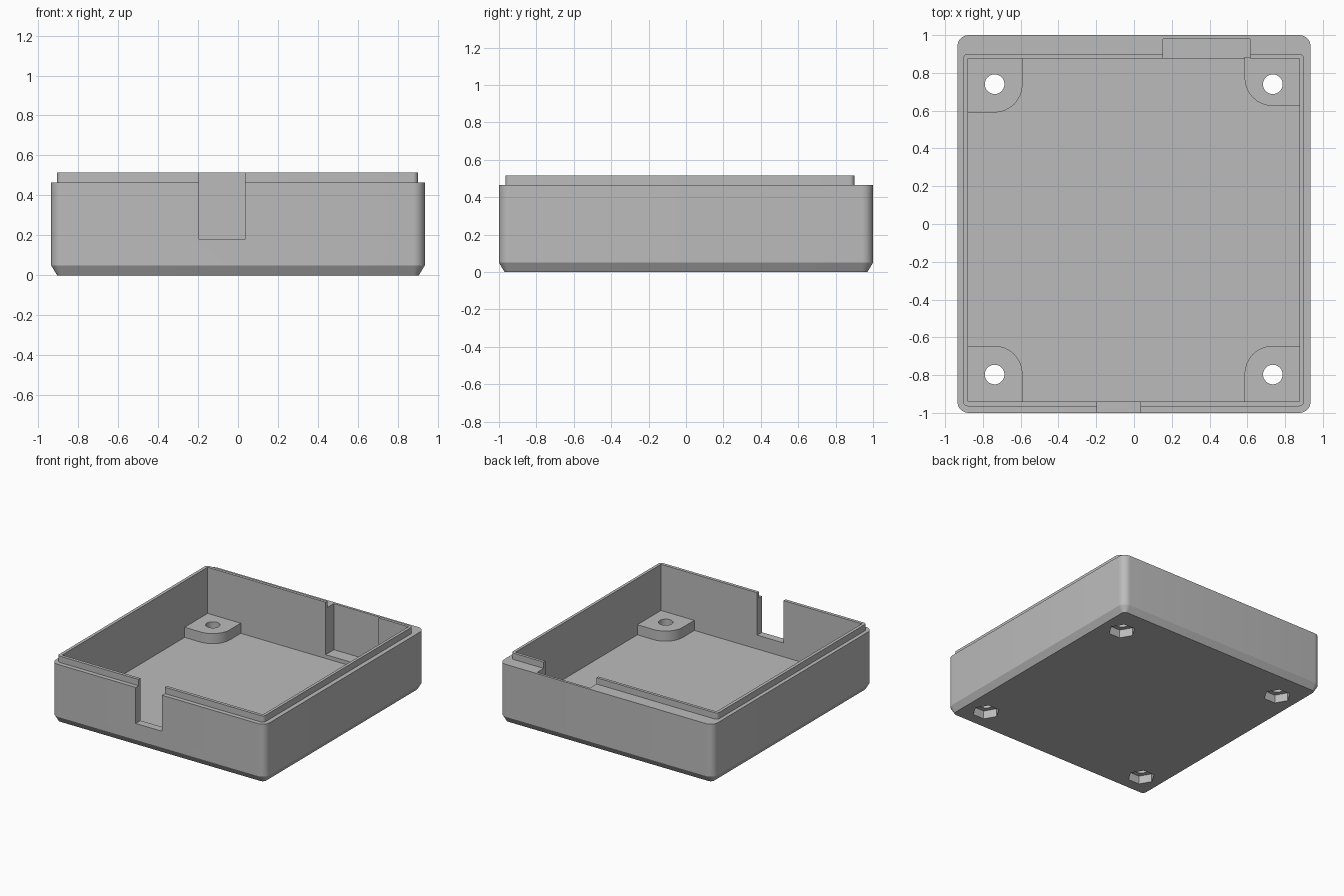
import bpy, bmesh
from math import cos, sin, pi, radians

cube = bpy.data.objects.get("Cube")
if cube:
    bpy.data.objects.remove(cube, do_unlink=True)

grey = bpy.data.materials.new("plain grey")
grey.use_nodes = True
colour = (0.5, 0.5, 0.5, 1)
grey.diffuse_color = colour
grey.node_tree.nodes["Principled BSDF"].inputs["Base Color"].default_value = colour


def outline(x0, x1, y0, y1, radii=(0, 0, 0, 0), steps=8):
    """Rectangle with its own radius per corner: right back, left back, left front, right front."""
    corners = ((x1, y1, -1, -1), (x0, y1, 1, -1), (x0, y0, 1, 1), (x1, y0, -1, 1))
    points = []
    for i, (x, y, sx, sy) in enumerate(corners):
        r = radii[i]
        if r == 0:
            points.append((x, y))
            continue
        for k in range(steps + 1):
            a = pi / 2 * (i + k / steps)
            points.append((x + sx * r + r * cos(a), y + sy * r + r * sin(a)))
    return points


def ring(x, y, r, sides):
    return [(x + r * cos(2 * pi * i / sides), y + r * sin(2 * pi * i / sides))
            for i in range(sides)]


def loft(name, layers):
    """Closed solid through outlines stacked at the given heights."""
    bm = bmesh.new()
    rows = [[bm.verts.new((x, y, z)) for x, y in pts] for z, pts in layers]
    n = len(rows[0])
    for a, b in zip(rows, rows[1:]):
        for i in range(n):
            j = (i + 1) % n
            bm.faces.new((a[i], a[j], b[j], b[i]))
    bm.faces.new(rows[0][::-1])
    bm.faces.new(rows[-1])
    mesh = bpy.data.meshes.new(name)
    bm.to_mesh(mesh)
    bm.free()
    obj = bpy.data.objects.new(name, mesh)
    bpy.context.collection.objects.link(obj)
    mesh.materials.append(grey)
    return obj


def prism(name, pts, z0, z1):
    return loft(name, [(z0, pts), (z1, pts)])


def combine(target, tool, operation):
    """Apply a boolean and throw the tool away."""
    tool.hide_render = True
    mod = target.modifiers.new(operation, 'BOOLEAN')
    mod.operation, mod.solver, mod.object = operation, 'EXACT', tool
    bpy.ops.object.select_all(action='DESELECT')
    bpy.context.view_layer.objects.active = target
    target.select_set(True)
    bpy.ops.object.modifier_apply(modifier=mod.name)
    bpy.data.objects.remove(tool, do_unlink=True)


# Outer shell with rounded corners and a chamfered base
W, RIM, TOP, FLOOR = 0.935, 0.465, 0.515, 0.07
side = outline(-W, W, -1, 1, (0.06,) * 4)
base = outline(-W + 0.03, W - 0.03, -0.97, 0.97, (0.03,) * 4)
tray = loft("enclosure_tray", [(0, base), (0.05, side), (RIM, side)])

# Raised lip, then the hollow inside
lip = outline(-0.905, 0.9, -0.965, 0.9, (0.025,) * 4)
combine(tray, prism("lip", lip, 0.3, TOP), 'UNION')
combine(tray, prism("cavity", outline(-0.88, 0.877, -0.94, 0.877), FLOOR, 0.7), 'DIFFERENCE')

# Slot through the front wall and pocket in the back wall
combine(tray, prism("front_slot", outline(-0.195, 0.035, -1.1, -0.9), 0.18, 0.7), 'DIFFERENCE')
combine(tray, prism("back_pocket", outline(0.153, 0.615, 0.85, 0.98), 0.1, 0.7), 'DIFFERENCE')

# Corner screw bosses, rounded towards the middle
R, POST = 0.15, 0.15
bosses = [
    outline(0.585, 0.885, 0.625, 0.883, (0, 0, R, 0)),
    outline(-0.888, -0.59, 0.59, 0.883, (0, 0, 0, R)),
    outline(-0.888, -0.59, -0.948, -0.645, (R, 0, 0, 0)),
    outline(0.585, 0.885, -0.948, -0.645, (0, R, 0, 0)),
]
for pts in bosses:
    combine(tray, prism("boss", pts, FLOOR - 0.02, POST), 'UNION')

# Screw holes with hexagonal nut pockets underneath
for x in (-0.738, 0.735):
    for y in (-0.797, 0.74):
        combine(tray, prism("screw_hole", ring(x, y, 0.052, 32), -0.1, 0.3), 'DIFFERENCE')
        combine(tray, prism("nut_pocket", ring(x, y, 0.099, 6), -0.1, 0.07 - 0.005), 'DIFFERENCE')

# Smooth rounded corners, sharp edges elsewhere
bpy.ops.object.select_all(action='DESELECT')
bpy.context.view_layer.objects.active = tray
tray.select_set(True)
bpy.ops.object.shade_smooth_by_angle(angle=radians(25))
